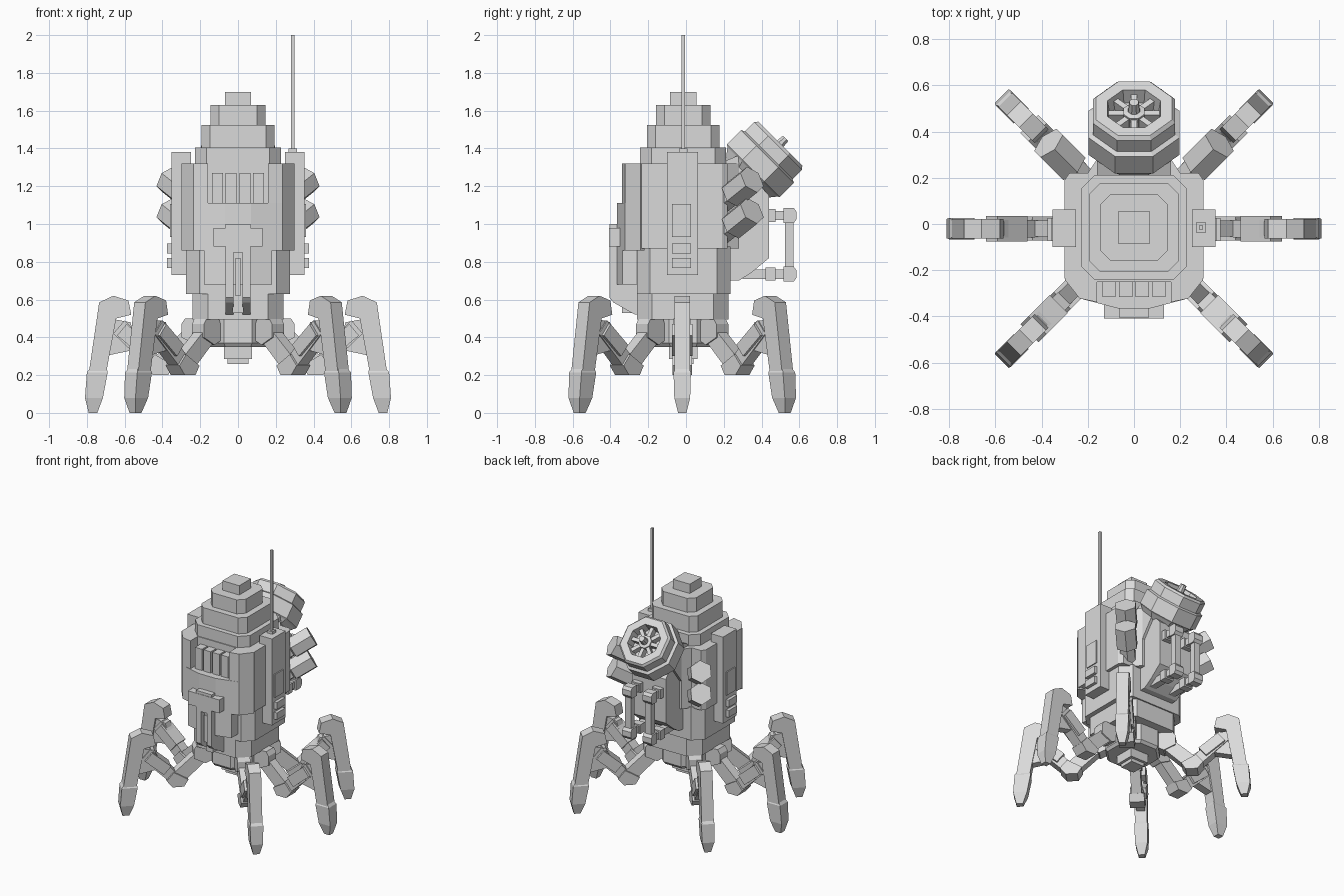
import bpy, bmesh, math
from mathutils import Matrix, Vector

grey = bpy.data.materials.new("light grey")
grey.diffuse_color = (0.7, 0.7, 0.7, 1)
CY = -0.015   # centre of the hull and legs in y


def finish(name, bm, mat=Matrix()):
    bm.transform(mat)
    bmesh.ops.recalc_face_normals(bm, faces=bm.faces[:])
    me = bpy.data.meshes.new(name)
    bm.to_mesh(me)
    bm.free()
    me.materials.append(grey)
    ob = bpy.data.objects.new(name, me)
    bpy.context.collection.objects.link(ob)
    return ob


def loft(name, rings, mat=Matrix()):
    """Skin a list of equal-length point loops and cap both ends."""
    bm = bmesh.new()
    vs = [[bm.verts.new(p) for p in r] for r in rings]
    n = len(vs[0])
    for a, b in zip(vs, vs[1:]):
        for i in range(n):
            j = (i + 1) % n
            bm.faces.new((a[i], a[j], b[j], b[i]))
    bm.faces.new(vs[0][::-1])
    bm.faces.new(vs[-1])
    return finish(name, bm, mat)


def plan(name, pts, z0, z1):
    """Extrude an x,y outline upward."""
    return loft(name, [[(x, y, z) for x, y in pts] for z in (z0, z1)])


def side(name, pts, x0, x1):
    """Extrude a y,z outline across x."""
    return loft(name, [[(x, y, z) for y, z in pts] for x in (x0, x1)])


def box(name, x0, x1, y0, y1, z0, z1, c=0):
    """Box with optional chamfered vertical corners."""
    if c:
        pts = [(x0 + c, y0), (x1 - c, y0), (x1, y0 + c), (x1, y1 - c),
               (x1 - c, y1), (x0 + c, y1), (x0, y1 - c), (x0, y0 + c)]
    else:
        pts = [(x0, y0), (x1, y0), (x1, y1), (x0, y1)]
    return plan(name, pts, z0, z1)


def lathe(name, profile, n, mat):
    """Turn (flat radius, height) pairs into an n-sided solid, flats facing x."""
    k = 1 / math.cos(math.pi / n)
    ring = [math.tau * (i + 0.5) / n for i in range(n)]
    return loft(name, [[(r * k * math.cos(a), r * k * math.sin(a), h) for a in ring]
                       for r, h in profile], mat)


def mirrored(pts):
    return pts + [(-x, y) for x, y in reversed(pts)]


# stepped dome
for i, (h, z0, z1, c) in enumerate([(0.228, 1.30, 1.405, 0.06), (0.192, 1.40, 1.525, 0.045),
                                    (0.145, 1.52, 1.63, 0.045), (0.07, 1.62, 1.70, 0)]):
    box(f"dome_tier_{i}", -h, h, CY - h, CY + h, z0, z1, c)

# hull core and the steps beneath it
plan("hull", mirrored([(0.235, -0.25), (0.30, -0.235), (0.30, 0.19), (0.28, 0.22),
                       (0.20, 0.22), (0.16, 0.28)]), 0.87, 1.32)
box("hull_skirt", -0.275, 0.275, -0.26, 0.235, 0.63, 0.88, 0.07)
box("hull_base", -0.24, 0.24, CY - 0.245, CY + 0.24, 0.495, 0.64, 0.08)
lathe("hip_hub", [(0.165, 0.35), (0.18, 0.37), (0.18, 0.50)], 8, Matrix.Translation((0, CY, 0)))
box("belly_step", -0.075, 0.075, CY - 0.075, CY + 0.075, 0.285, 0.36)
box("belly_tip", -0.055, 0.055, CY - 0.055, CY + 0.055, 0.26, 0.29)

# bowed front armour with an open notch at the top
plan("front_armour", mirrored([(0.07, -0.365), (0.235, -0.322), (0.30, -0.24), (0.28, -0.22)]),
     0.86, 1.11)
plan("front_apron", mirrored([(0.07, -0.365), (0.18, -0.336), (0.18, -0.22)]), 0.68, 0.87)
for s in (-1, 1):
    plan("front_cheek", [(s * x, y) for x, y in
                         [(0.16, -0.338), (0.235, -0.322), (0.30, -0.24), (0.28, -0.22), (0.16, -0.22)]],
         1.11, 1.32)
for i in range(4):
    x = -0.108 + 0.072 * i
    box("notch_block", x - 0.029, x + 0.029, -0.315, -0.23, 1.10, 1.27)

# front spine with a central slot and its barrel
spine = [(-0.405, 0.86), (-0.405, 0.61), (-0.385, 0.585), (-0.27, 0.52), (-0.2, 0.52), (-0.2, 0.86)]
side("spine_left", spine, -0.065, -0.025)
side("spine_right", spine, 0.025, 0.065)
box("spine_head", -0.065, 0.065, -0.405, -0.25, 0.85, 1.0)
box("slot_back", -0.03, 0.03, -0.34, -0.2, 0.53, 0.86)
box("slot_barrel", -0.012, 0.012, -0.385, -0.33, 0.62, 0.82)
box("front_lamp_box", -0.13, 0.13, -0.408, -0.34, 0.88, 0.98)

# side pods with raised panels
for s in (-1, 1):
    def pod(name, a, b, *rest):
        box(name, min(s * a, s * b), max(s * a, s * b), *rest)
    pod("side_pod", 0.25, 0.352, -0.10, 0.063, 0.73, 1.38)
    pod("pod_panel", 0.34, 0.36, -0.073, 0.027, 0.93, 1.105)
    pod("pod_vent", 0.34, 0.375, -0.073, 0.027, 0.845, 0.898)
    pod("pod_vent", 0.34, 0.375, -0.073, 0.027, 0.768, 0.82)

# antenna
box("antenna_base", 0.268, 0.312, -0.037, 0.007, 1.37, 1.40)
box("antenna", 0.281, 0.299, -0.024, -0.006, 1.39, 2.0)

# backpack and pipes
side("backpack", [(0.2, 0.70), (0.28, 0.70), (0.35, 0.745), (0.44, 0.82), (0.44, 1.15),
                  (0.36, 1.24), (0.2, 1.24)], -0.14, 0.14)
for s in (-1, 1):
    x = 0.085 * s
    w = 0.025
    side("pipe_post", [(0.525, 0.72), (0.57, 0.72), (0.57, 1.06), (0.525, 1.06)], x - w, x + w)
    for z in (0.735, 1.045):
        box("pipe_arm", x - w, x + w, 0.30, 0.53, z - 0.025, z + 0.025)
        box("pipe_flange", x - 0.036, x + 0.036, 0.42, 0.475, z - 0.035, z + 0.035)
        side("pipe_elbow", [(0.515, z - 0.04), (0.57, z - 0.04), (0.585, z - 0.02),
                            (0.585, z + 0.02), (0.57, z + 0.04), (0.515, z + 0.04)],
             x - 0.036, x + 0.036)

# tilted rear thruster with recessed hub and spokes
tilt = Matrix.Translation((0, 0.35, 1.276)) @ Matrix.Rotation(-math.pi / 4, 4, 'X')
lathe("thruster", [(0.13, -0.07), (0.185, 0), (0.197, 0.01), (0.197, 0.115), (0.178, 0.125),
                   (0.178, 0.195), (0.165, 0.211), (0.115, 0.211), (0.105, 0.14)], 8, tilt)
lathe("thruster_hub", [(0.045, 0.13), (0.045, 0.195), (0.025, 0.2), (0.02, 0.25)], 8, tilt)
for i in range(8):
    ob = box("thruster_spoke", 0.03, 0.112, -0.013, 0.013, 0.13, 0.185)
    ob.data.transform(tilt @ Matrix.Rotation(math.tau * i / 8, 4, 'Z'))
side("thruster_mount", [(0.15, 1.31), (0.27, 1.36), (0.40, 1.24), (0.28, 1.08), (0.15, 1.08)], -0.16, 0.16)

# paired hexagonal exhausts on the rear corners
for s in (-1, 1):
    for z in (1.235, 1.07):
        d = Vector((s, 1, 0.8)).normalized()
        m = Matrix.Translation((s * 0.37, 0.35, z)) @ d.to_track_quat('Z', 'Y').to_matrix().to_4x4()
        lathe("exhaust", [(0.05, -0.3), (0.05, -0.17), (0.068, -0.16), (0.068, 0)], 6, m)

# legs: each part is a radius,height outline with a half width
LEG = [
    ("leg_hip", 0.045, [(0.14, 0.40), (0.19, 0.50), (0.28, 0.50), (0.30, 0.47), (0.30, 0.40), (0.22, 0.36)]),
    ("leg_thigh", 0.035, [(0.19, 0.40), (0.25, 0.47), (0.46, 0.28), (0.40, 0.20)]),
    ("leg_knee", 0.052, [(0.34, 0.25), (0.37, 0.20), (0.45, 0.20), (0.49, 0.25), (0.44, 0.31)]),
    ("leg_riser", 0.038, [(0.40, 0.28), (0.46, 0.23), (0.66, 0.42), (0.60, 0.49)]),
    ("leg_riser_plate", 0.055, [(0.46, 0.36), (0.51, 0.30), (0.64, 0.41), (0.59, 0.47)]),
    ("leg_link", 0.03, [(0.52, 0.34), (0.71, 0.30), (0.68, 0.50), (0.57, 0.48)]),
    ("leg_shin", 0.042, [(0.565, 0.52), (0.58, 0.595), (0.66, 0.62), (0.735, 0.585),
                         (0.79, 0.21), (0.70, 0.20), (0.645, 0.50)]),
]
for i, deg in enumerate((0, 45, 135, 180, 225, 315)):
    m = Matrix.Translation((0, CY - 0.005, 0)) @ Matrix.Rotation(math.radians(deg), 4, 'Z')
    for name, w, pts in LEG:
        loft(f"{name}_{i}", [[(r, y, z) for r, z in pts] for y in (-w, w)], m)
    # foot narrowing to a blunt tip: inner radius, outer radius, half width, height
    loft(f"leg_foot_{i}", [[(a, -w, z), (b, -w, z), (b, w, z), (a, w, z)] for a, b, w, z in
                           [(0.745, 0.79, 0.022, 0), (0.715, 0.81, 0.042, 0.08),
                            (0.69, 0.80, 0.046, 0.215), (0.695, 0.785, 0.035, 0.235)]], m)
